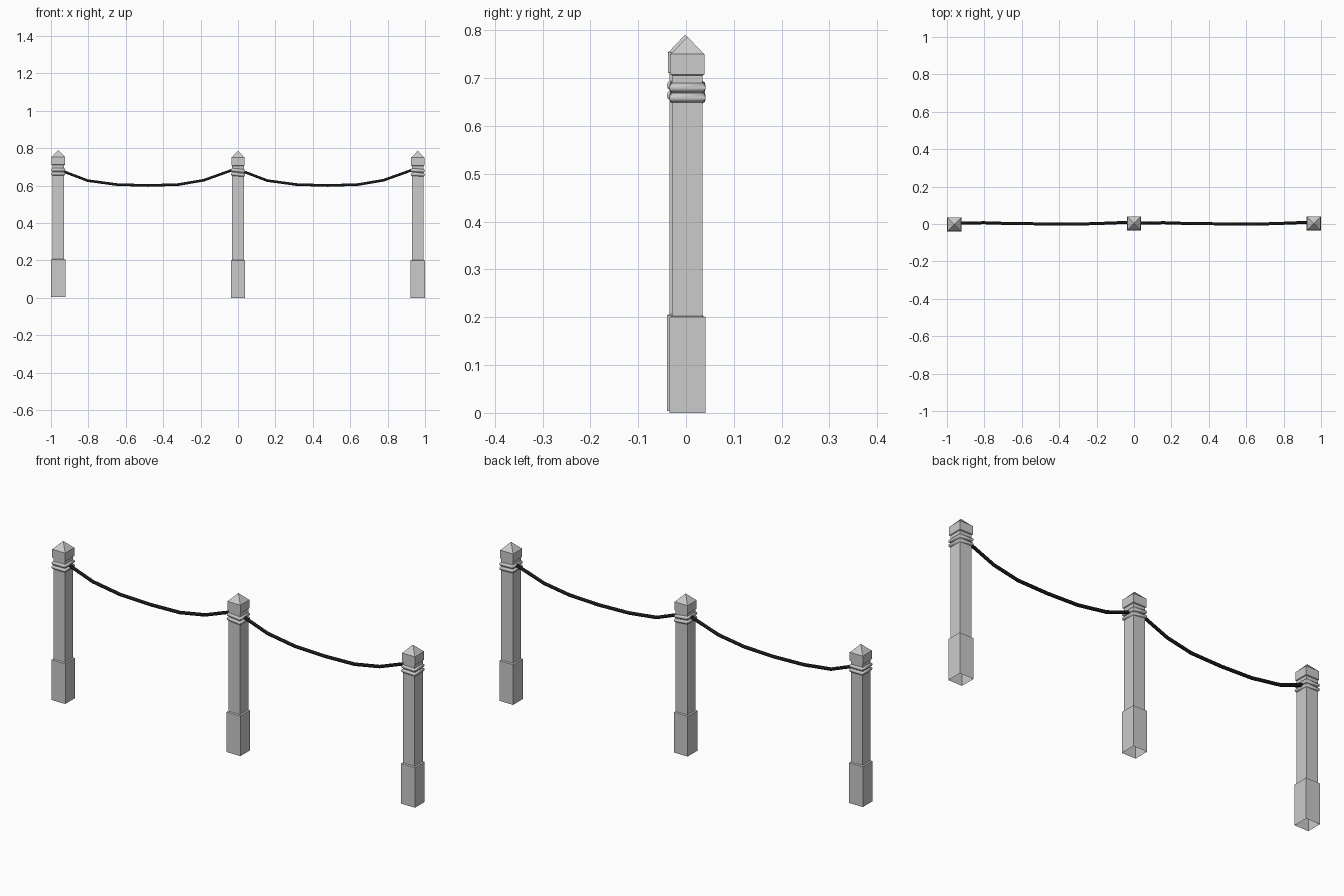
import bpy, bmesh, math
from mathutils import Matrix, Vector

if "Cube" in bpy.data.objects:
    bpy.data.objects.remove(bpy.data.objects["Cube"])

black = bpy.data.materials.new("rope_black")
black.diffuse_color = (0.01, 0.01, 0.01, 1)
black.use_nodes = True
black.node_tree.nodes["Principled BSDF"].inputs["Base Color"].default_value = black.diffuse_color


def square_loft(name, profile, loc, tip=None, tilt=0.0, closed=False, smooth=False):
    """Stack square sections (half width, z); optional point on top or closed ring."""
    bm = bmesh.new()
    loops = [[bm.verts.new((sx * h, sy * h, z))
              for sx, sy in ((-1, -1), (1, -1), (1, 1), (-1, 1))]
             for h, z in profile]
    pairs = list(zip(loops, loops[1:]))
    if closed:
        pairs.append((loops[-1], loops[0]))
    for a, b in pairs:
        for i in range(4):
            j = (i + 1) % 4
            bm.faces.new((a[i], a[j], b[j], b[i]))
    if tip is not None:
        apex = bm.verts.new((0, 0, tip))
        for i in range(4):
            bm.faces.new((loops[-1][i], loops[-1][(i + 1) % 4], apex))
    bmesh.ops.recalc_face_normals(bm, faces=bm.faces)
    mesh = bpy.data.meshes.new(name)
    bm.to_mesh(mesh)
    bm.free()
    ob = bpy.data.objects.new(name, mesh)
    bpy.context.collection.objects.link(ob)
    ob.location = loc
    ob.rotation_euler = (0, tilt, 0)
    if smooth:
        bpy.ops.object.select_all(action='DESELECT')
        bpy.context.view_layer.objects.active = ob
        ob.select_set(True)
        bpy.ops.object.shade_smooth_by_angle(angle=math.radians(60))
    return ob


def rope(name, points, radius=0.008):
    """Six-sided rope along a sagging path."""
    cu = bpy.data.curves.new(name, 'CURVE')
    cu.dimensions = '3D'
    cu.bevel_depth = radius
    cu.bevel_resolution = 1
    cu.use_fill_caps = True
    sp = cu.splines.new('POLY')
    sp.points.add(len(points) - 1)
    for p, co in zip(sp.points, points):
        p.co = (*co, 1)
    cu.materials.append(black)
    ob = bpy.data.objects.new(name, cu)
    bpy.context.collection.objects.link(ob)


# Posts: stepped shaft with open bottom, block and pyramid cap, two rope-like collars
post = [(0.038, 0), (0.038, 0.2), (0.032, 0.203), (0.032, 0.706),
        (0.036, 0.708), (0.036, 0.75), (0.032, 0.753)]
collar = [(0.0285 + 0.0095 * math.cos(a), 0.0105 * math.sin(a))
          for a in (2 * math.pi * k / 10 for k in range(10))]
places = (("left", -0.961, -0.002, 0.004, 0.0),
          ("middle", 0.0, 0.003, 0.0, 0.10),
          ("right", 0.961, 0.003, 0.0, 0.04))
for side, x, y, z, tilt in places:
    square_loft(side + "_post", post, (x, y, z), tip=0.787)
    for n, h in (("lower", 0.66), ("upper", 0.681)):
        square_loft(f"{side}_{n}_collar", collar, (x, y, z + h),
                    tilt=tilt, closed=True, smooth=True)

# Ropes hanging between the posts
sag = [(0.0, 0.004, 0.673), (0.036, 0.004, 0.673), (0.157, 0.007, 0.627),
       (0.312, 0.002, 0.606), (0.48, 0.001, 0.601), (0.642, -0.001, 0.606),
       (0.778, 0.003, 0.629), (0.926, 0.009, 0.682), (0.95, 0.009, 0.686)]
for name, off in (("left_rope", -0.961), ("right_rope", 0.0)):
    rope(name, [(x + off, y, z) for x, y, z in sag])
